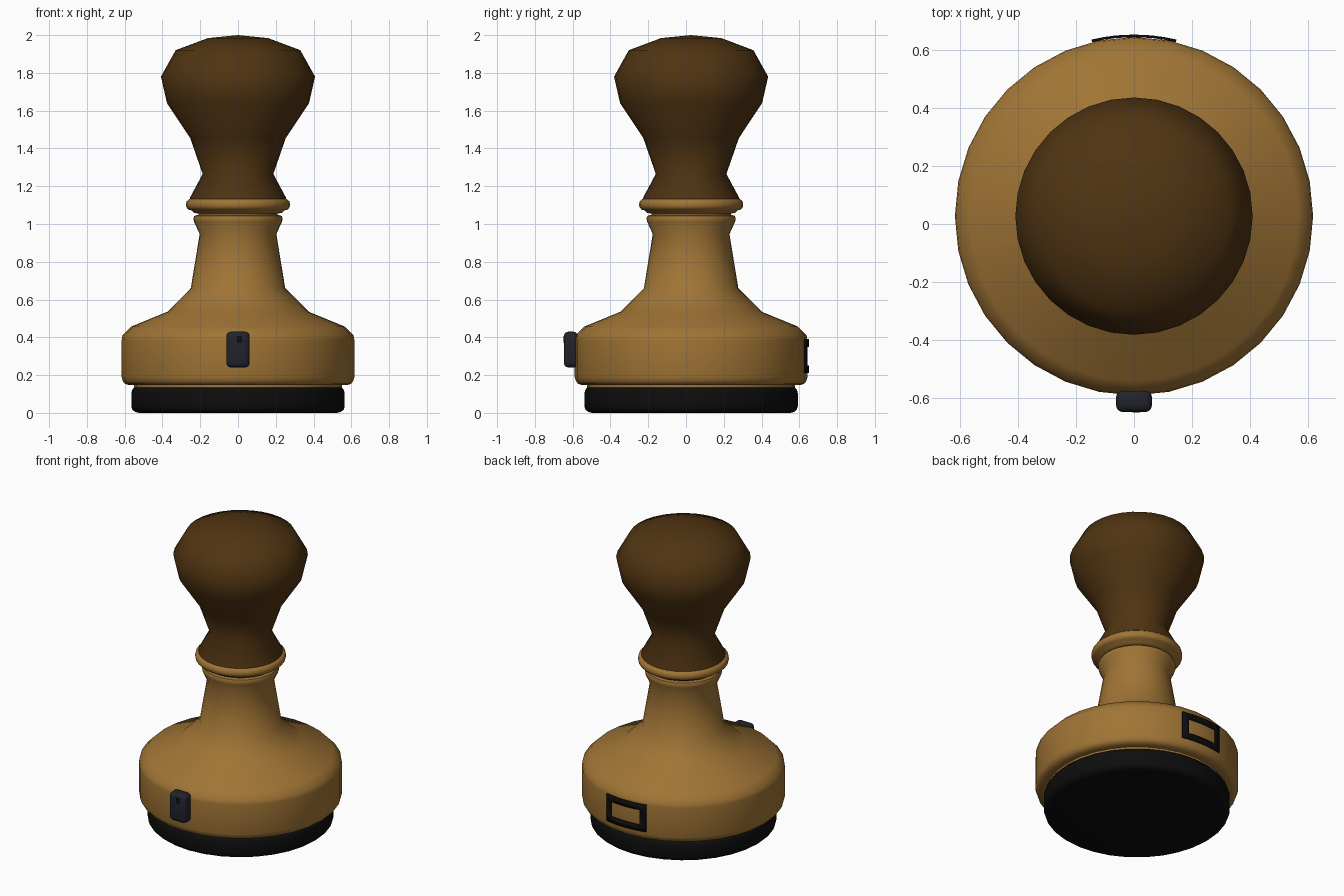
import bpy, bmesh, math

if "Cube" in bpy.data.objects:
    bpy.data.objects.remove(bpy.data.objects["Cube"])

CY = 0.027   # the turned axis sits slightly behind the origin
SIDES = 32


def mat(name, rgb):
    m = bpy.data.materials.new(name)
    m.diffuse_color = (*rgb, 1)
    m.use_nodes = True
    m.node_tree.nodes["Principled BSDF"].inputs["Base Color"].default_value = m.diffuse_color
    return m


LIGHT = mat("light_wood", (0.35, 0.175, 0.036))
DARK = mat("dark_wood", (0.08, 0.034, 0.006))
BLACK = mat("black_rubber", (0.004, 0.004, 0.004))
SLATE = mat("dark_slate", (0.016, 0.017, 0.025))


def finish(bm, name, material, angle=40):
    bmesh.ops.recalc_face_normals(bm, faces=bm.faces[:])
    me = bpy.data.meshes.new(name)
    bm.to_mesh(me)
    bm.free()
    me.materials.append(material)
    ob = bpy.data.objects.new(name, me)
    bpy.context.collection.objects.link(ob)
    bpy.ops.object.select_all(action='DESELECT')
    ob.select_set(True)
    bpy.context.view_layer.objects.active = ob
    bpy.ops.object.shade_smooth_by_angle(angle=math.radians(angle))
    return ob


def lathe(name, profile, material, angle=40):
    """Turn (radius, height) points around the axis, closing both ends."""
    bm = bmesh.new()
    rings = []
    for r, z in profile:
        if r == 0:
            rings.append([bm.verts.new((0, CY, z))] * SIDES)
        else:
            rings.append([bm.verts.new((r * math.cos(2 * math.pi * i / SIDES),
                                        CY + r * math.sin(2 * math.pi * i / SIDES), z))
                          for i in range(SIDES)])
    for a, b in zip(rings, rings[1:]):
        for i in range(SIDES):
            j = (i + 1) % SIDES
            quad = list(dict.fromkeys((a[i], a[j], b[j], b[i])))
            bm.faces.new(quad)
    for ring in (rings[0], rings[-1]):
        if ring[0] is not ring[1]:
            bm.faces.new(ring)
    return finish(bm, name, material, angle)


def box(name, centre, size, material, bevel=0.0):
    bm = bmesh.new()
    bmesh.ops.create_cube(bm, size=1)
    for v in bm.verts:
        v.co = [c + s * k for c, s, k in zip(centre, size, v.co)]
    if bevel:
        bmesh.ops.bevel(bm, geom=bm.edges[:], offset=bevel, segments=3,
                        profile=0.5, affect='EDGES')
    return finish(bm, name, material)


# rubber pad with rounded rims
lathe("rubber_pad", [(0.525, 0), (0.545, 0.005), (0.56, 0.018), (0.565, 0.035),
                     (0.565, 0.105), (0.56, 0.122), (0.55, 0.134), (0.53, 0.138)], BLACK)

# thin wooden disc between pad and base
lathe("backing_disc", [(0.55, 0.12), (0.55, 0.16)], LIGHT)

# base, shoulder and neck
lathe("base_and_neck", [(0.575, 0.147), (0.597, 0.153), (0.61, 0.168), (0.616, 0.19),
                        (0.616, 0.385), (0.612, 0.41), (0.566, 0.457), (0.375, 0.535),
                        (0.25, 0.66), (0.203, 0.947), (0.233, 1.012), (0.236, 1.03),
                        (0.231, 1.043), (0.215, 1.048)], LIGHT)

# groove core and collar ring
lathe("groove_core", [(0.21, 1.03), (0.21, 1.09)], LIGHT)
lathe("collar_ring", [(0.21, 1.055), (0.235, 1.06), (0.245, 1.072), (0.262, 1.076),
                      (0.273, 1.088), (0.276, 1.103), (0.272, 1.12), (0.26, 1.131),
                      (0.24, 1.133)], LIGHT)

# turned handle
lathe("handle", [(0.255, 1.125), (0.255, 1.138), (0.187, 1.265), (0.253, 1.455),
                 (0.376, 1.64), (0.408, 1.78), (0.33, 1.92), (0.16, 1.984), (0, 2.0)],
      DARK, 50)

# front marker knob with a small inlay
box("front_knob", (0, -0.609, 0.335), (0.124, 0.076, 0.19), SLATE, 0.025)
box("knob_inlay", (0.008, -0.6465, 0.388), (0.026, 0.004, 0.036), BLACK)

# curved label frame on the back: a grid wrapped round the base, middle left open
bm = bmesh.new()
xs = [-0.145, -0.105, -0.06, 0, 0.06, 0.105, 0.145]
zs = [0.21, 0.25, 0.35, 0.39]
R = 0.62
grid = [[bm.verts.new((x, CY + math.sqrt(R * R - x * x), z)) for z in zs] for x in xs]
for i in range(len(xs) - 1):
    for k in range(3):
        if k == 1 and 0 < i < len(xs) - 2:
            continue
        bm.faces.new((grid[i][k], grid[i + 1][k], grid[i + 1][k + 1], grid[i][k + 1]))
frame = finish(bm, "label_frame", BLACK)
solid = frame.modifiers.new("thickness", 'SOLIDIFY')
solid.thickness = 0.009
solid.offset = 0
